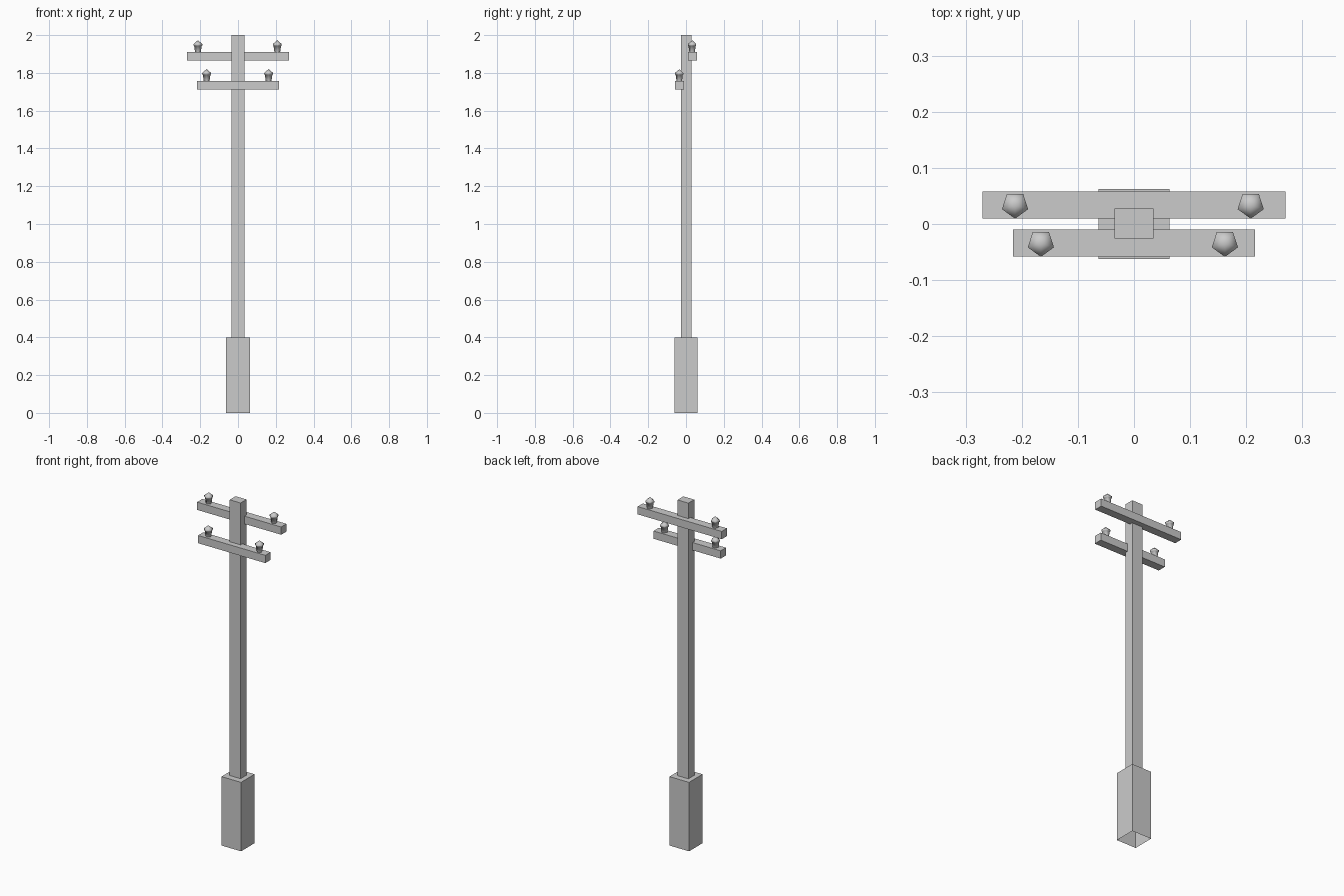
import bpy
import bmesh
import math

cube = bpy.data.objects.get("Cube")
if cube:
    bpy.data.objects.remove(cube, do_unlink=True)

# Single plain grey
grey = bpy.data.materials.new("plain_grey")
grey.use_nodes = True
colour = (0.6, 0.6, 0.6, 1)
grey.diffuse_color = colour
grey.node_tree.nodes["Principled BSDF"].inputs["Base Color"].default_value = colour


def make_object(name, bm, smooth=False):
    bmesh.ops.recalc_face_normals(bm, faces=bm.faces)
    mesh = bpy.data.meshes.new(name)
    bm.to_mesh(mesh)
    bm.free()
    mesh.materials.append(grey)
    for poly in mesh.polygons:
        poly.use_smooth = smooth
    obj = bpy.data.objects.new(name, mesh)
    bpy.context.collection.objects.link(obj)
    return obj


def loft(name, rings, cap_top=False, apex=None, smooth=False):
    """Skin a stack of equal-sided rings, open at the bottom."""
    bm = bmesh.new()
    loops = [[bm.verts.new(p) for p in ring] for ring in rings]
    n = len(loops[0])
    for low, high in zip(loops, loops[1:]):
        for i in range(n):
            j = (i + 1) % n
            bm.faces.new((low[i], low[j], high[j], high[i]))
    if cap_top:
        bm.faces.new(loops[-1])
    if apex:
        tip = bm.verts.new(apex)
        for i in range(n):
            bm.faces.new((loops[-1][i], loops[-1][(i + 1) % n], tip))
    return make_object(name, bm, smooth)


def rectangle(hx, hy, z, cy=0):
    return [(sx * hx, cy + sy * hy, z)
            for sx, sy in ((-1, -1), (1, -1), (1, 1), (-1, 1))]


def pentagon(x, y, z, radius):
    # One corner points to the front
    angles = [-math.pi / 2 + i * math.tau / 5 for i in range(5)]
    return [(x + radius * math.cos(a), y + radius * math.sin(a), z) for a in angles]


def crossbar(name, half_length, y, z, height=0.045, depth=0.048):
    bm = bmesh.new()
    bmesh.ops.create_cube(bm, size=1)
    bmesh.ops.scale(bm, vec=(2 * half_length, depth, height), verts=bm.verts)
    bmesh.ops.translate(bm, vec=(0, y, z + height / 2), verts=bm.verts)
    make_object(name, bm)


def insulator(name, x, y, z):
    # Tapered body, flared cap and pointed top: (height, radius)
    profile = ((0, 0.016), (0.033, 0.021), (0.035, 0.0245), (0.043, 0.0245))
    rings = [pentagon(x, y, z + h, r) for h, r in profile]
    loft(name, rings, apex=(x, y, z + 0.063), smooth=True)


# Hollow footing and post
post_y = 0.001
loft("footing", [rectangle(0.063, 0.062, 0), rectangle(0.063, 0.062, 0.4),
                 rectangle(0.035, 0.027, 0.4, post_y)])
loft("post", [rectangle(0.035, 0.027, 0.4, post_y),
              rectangle(0.035, 0.027, 2, post_y)], cap_top=True)

# Crossbars, each with a pair of insulators
for level, half, y, z, spread in (("upper", 0.27, 0.034, 1.865, 0.21),
                                  ("lower", 0.216, -0.034, 1.712, 0.164)):
    crossbar(level + "_crossbar", half, y, z)
    for side, sign in (("left", 1), ("right", -1)):
        insulator(f"{level}_{side}_insulator", sign * spread - 0.002, y, z + 0.045)
